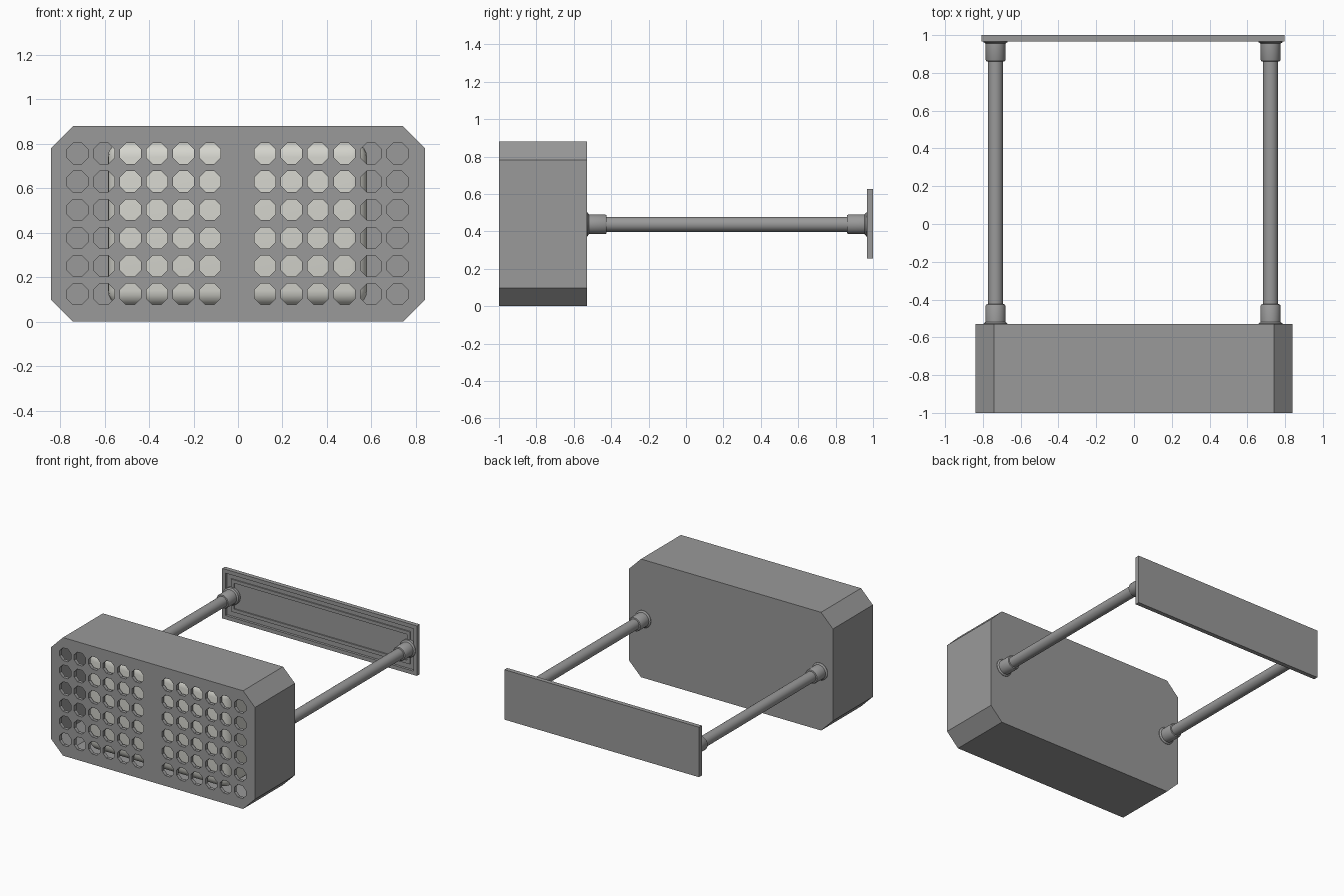
import bpy, bmesh, math
from mathutils import Matrix, Vector

if "Cube" in bpy.data.objects:
    bpy.data.objects.remove(bpy.data.objects["Cube"])


def material(name, rgb):
    m = bpy.data.materials.new(name)
    m.diffuse_color = (*rgb, 1)
    m.use_nodes = True
    m.node_tree.nodes["Principled BSDF"].inputs["Base Color"].default_value = m.diffuse_color
    return m


GREY = material("metal grey", (0.32, 0.32, 0.32))
PALE = material("pale lens", (0.66, 0.66, 0.61))


def finish(name, bm, mat):
    bmesh.ops.recalc_face_normals(bm, faces=bm.faces[:])
    me = bpy.data.meshes.new(name)
    bm.to_mesh(me)
    bm.free()
    me.materials.append(mat)
    ob = bpy.data.objects.new(name, me)
    bpy.context.collection.objects.link(ob)
    return ob


def smooth(ob, angle=35):
    bpy.ops.object.select_all(action='DESELECT')
    ob.select_set(True)
    bpy.context.view_layer.objects.active = ob
    bpy.ops.object.shade_smooth_by_angle(angle=math.radians(angle))


def add_box(bm, x0, x1, y0, y1, z0, z1):
    scale = Matrix.Diagonal((x1 - x0, y1 - y0, z1 - z0, 1))
    place = Matrix.Translation(((x0 + x1) / 2, (y0 + y1) / 2, (z0 + z1) / 2))
    bmesh.ops.create_cube(bm, size=1, matrix=place @ scale)


def chamfered_prism(name, w, z0, z1, c, y0, y1):
    """Rectangle with cut corners in xz, extruded along y."""
    bm = bmesh.new()
    pts = [(-w + c, z0), (w - c, z0), (w, z0 + c), (w, z1 - c),
           (w - c, z1), (-w + c, z1), (-w, z1 - c), (-w, z0 + c)]
    face = bm.faces.new([bm.verts.new((x, y0, z)) for x, z in pts])
    ext = bmesh.ops.extrude_face_region(bm, geom=[face])
    verts = [v for v in ext["geom"] if isinstance(v, bmesh.types.BMVert)]
    bmesh.ops.translate(bm, verts=verts, vec=(0, y1 - y0, 0))
    return finish(name, bm, GREY)


# Hollow housing with a perforated front
housing = chamfered_prism("housing", 0.84, 0.0, 0.88, 0.098, -1.0, -0.53)
cavity = chamfered_prism("cavity_cutter", 0.81, 0.03, 0.85, 0.09, -0.975, -0.56)

bm = bmesh.new()
turn = Matrix.Rotation(math.pi / 2, 4, 'X') @ Matrix.Rotation(math.pi / 8, 4, 'Z')
for side in (-1, 1):
    for col in range(6):
        for row in range(6):
            spot = Vector((side * (0.124 + 0.1192 * col) - 0.002, -0.99,
                           0.124 + 0.1265 * row))
            bmesh.ops.create_cone(bm, cap_ends=True, segments=8,
                                  radius1=0.051, radius2=0.051, depth=0.06,
                                  matrix=Matrix.Translation(spot) @ turn)
holes = finish("hole_cutter", bm, GREY)

for cutter in (cavity, holes):
    mod = housing.modifiers.new(cutter.name, 'BOOLEAN')
    mod.operation = 'DIFFERENCE'
    mod.solver = 'EXACT'
    mod.object = cutter
bpy.context.view_layer.update()
cut = housing.evaluated_get(bpy.context.evaluated_depsgraph_get())
housing_mesh = bpy.data.meshes.new_from_object(cut)
housing.modifiers.clear()
housing.data = housing_mesh
for cutter in (cavity, holes):
    bpy.data.objects.remove(cutter)

# Rounded pale lens block behind the holes
bm = bmesh.new()
add_box(bm, -0.585, 0.58, -0.955, -0.575, 0.07, 0.81)
bmesh.ops.bevel(bm, geom=bm.edges[:], offset=0.07, segments=5,
                profile=0.5, affect='EDGES')
lens = finish("lens_block", bm, PALE)
smooth(lens, 40)

# Connecting tubes with a flared collar at each end
half = [(0.0, 0.064), (0.004, 0.064), (0.012, 0.053), (0.098, 0.053),
        (0.105, 0.049), (0.107, 0.040)]
START, END, SEG = -0.531, 0.985, 24
profile = [(START + d, r) for d, r in half]
# The rear collar reaches through the recess to the plate
profile += [(0.967 - d, r) for d, r in reversed(half)] + [(END, 0.064)]
for name, x in (("left_tube", -0.733), ("right_tube", 0.723)):
    bm = bmesh.new()
    rings = [[bm.verts.new((x + r * math.cos(2 * math.pi * i / SEG), y,
                            0.438 + r * math.sin(2 * math.pi * i / SEG)))
              for i in range(SEG)] for y, r in profile]
    for a, b in zip(rings, rings[1:]):
        for i in range(SEG):
            j = (i + 1) % SEG
            bm.faces.new((a[i], a[j], b[j], b[i]))
    bm.faces.new(rings[0])
    bm.faces.new(rings[-1])
    smooth(finish(name, bm, GREY))

# Rear plate with a stepped, recessed front
bm = bmesh.new()
add_box(bm, -0.807, 0.797, 0.967, 1.0, 0.254, 0.626)
bm.normal_update()
front = min(bm.faces, key=lambda f: f.calc_center_median().y)
for margin, shift in ((0.04, 0.017), (0.05, -0.008), (0.035, 0.008)):
    bmesh.ops.inset_region(bm, faces=[front], thickness=margin)
    # Narrow wall, then the next level
    bmesh.ops.inset_region(bm, faces=[front], thickness=0.001)
    bmesh.ops.translate(bm, verts=front.verts[:], vec=(0, shift, 0))
finish("rear_plate", bm, GREY)
